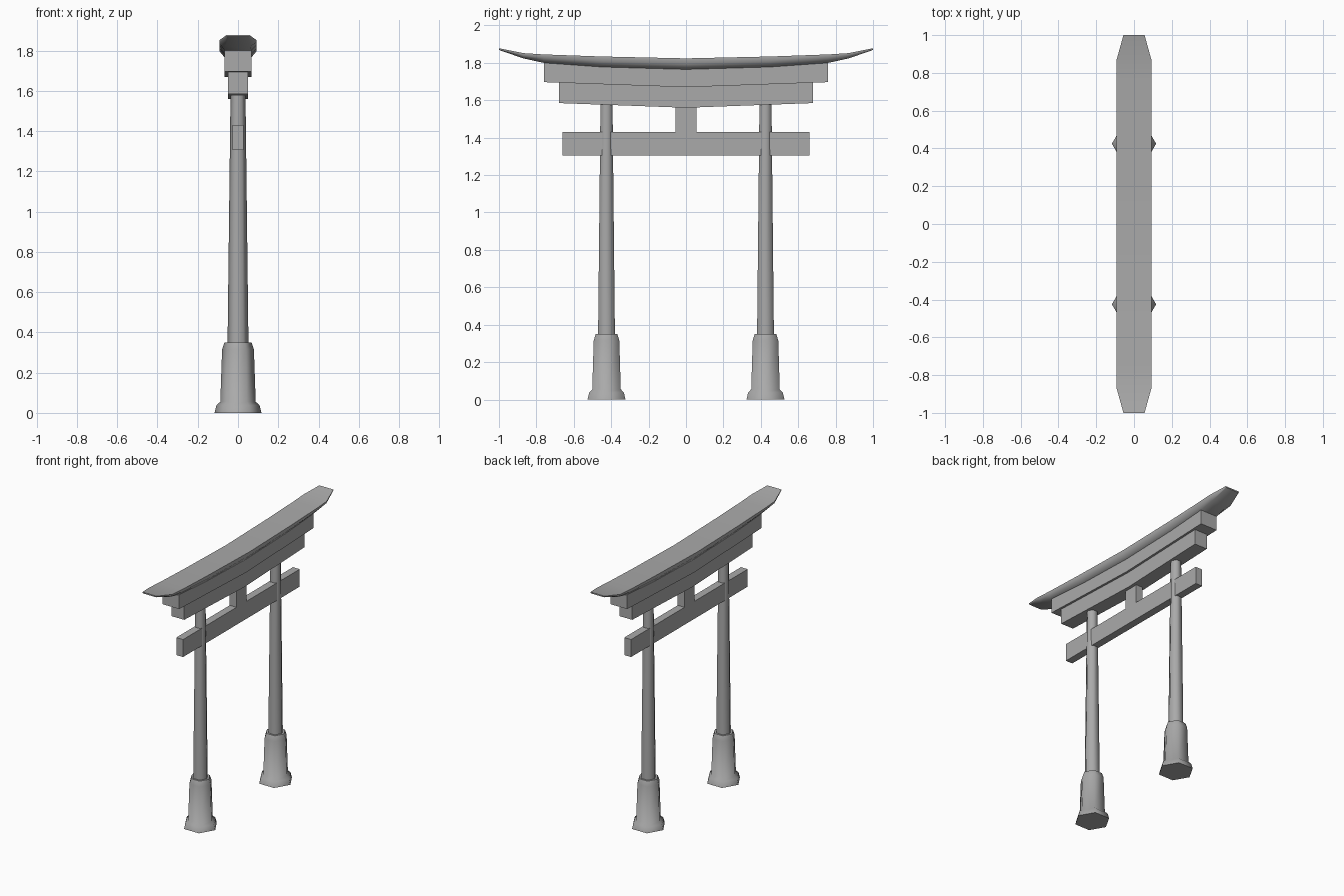
import bpy, bmesh, math

cube = bpy.data.objects.get("Cube")
if cube:
    bpy.data.objects.remove(cube, do_unlink=True)

stone = bpy.data.materials.new("grey_stone")
stone.use_nodes = True
GREY = (0.4, 0.4, 0.4, 1)
stone.diffuse_color = GREY
stone.node_tree.nodes["Principled BSDF"].inputs["Base Color"].default_value = GREY


def loft(name, rings):
    """Skin a series of equal-length point rings and cap both ends."""
    bm = bmesh.new()
    loops = [[bm.verts.new(p) for p in ring] for ring in rings]
    n = len(loops[0])
    for a, b in zip(loops, loops[1:]):
        for i in range(n):
            j = (i + 1) % n
            bm.faces.new((a[i], a[j], b[j], b[i]))
    bm.faces.new(loops[0])
    bm.faces.new(loops[-1])
    bmesh.ops.recalc_face_normals(bm, faces=bm.faces)
    mesh = bpy.data.meshes.new(name)
    bm.to_mesh(mesh)
    bm.free()
    mesh.materials.append(stone)
    obj = bpy.data.objects.new(name, mesh)
    bpy.context.collection.objects.link(obj)
    bpy.ops.object.select_all(action='DESELECT')
    obj.select_set(True)
    bpy.context.view_layer.objects.active = obj
    bpy.ops.object.shade_smooth_by_angle(angle=math.radians(65))
    return obj


def hex_column(name, y, profile):
    """Six-sided column with corners on the x axis."""
    loft(name, [[(r * math.cos(k * math.pi / 3), y + r * math.sin(k * math.pi / 3), z)
                 for k in range(6)] for r, z in profile])


def beam(name, half_x, stations):
    """Rectangular beam along y, mirrored; stations are (y, bottom, top)."""
    mirrored = [(-y, b, t) for y, b, t in reversed(stations) if y > 0] + stations
    loft(name, [[(-half_x, y, b), (half_x, y, b), (half_x, y, t), (-half_x, y, t)]
                for y, b, t in mirrored])


# Pillars with flared footings
for side, y in (("front", -0.425), ("back", 0.425)):
    hex_column(side + "_footing", y, [(0.117, 0), (0.107, 0.038), (0.088, 0.055),
                                      (0.079, 0.315), (0.067, 0.35)])
    hex_column(side + "_pillar", y, [(0.052, 0.34), (0.037, 1.6)])

# Tie beam and the short strut above it
beam("tie_beam", 0.027, [(0, 1.305, 1.43), (0.66, 1.305, 1.43)])
beam("centre_strut", 0.027, [(0, 1.42, 1.6), (0.055, 1.42, 1.6)])

# Stepped lintels, slightly raised toward the ends
beam("lower_lintel", 0.05, [(0, 1.56, 1.69), (0.68, 1.585, 1.71)])
beam("upper_lintel", 0.066, [(0, 1.67, 1.79), (0.76, 1.697, 1.82)])

# Roof cap: y, bottom half width, edge half width, bottom z, edge z, top z
half = [(0, 0.066, 0.092, 1.765, 1.797, 1.824), (0.45, 0.066, 0.092, 1.778, 1.81, 1.834),
        (0.76, 0.066, 0.092, 1.8, 1.828, 1.845), (0.87, 0.062, 0.092, 1.824, 1.84, 1.852),
        (1.0, 0.05, 0.056, 1.869, 1.873, 1.878)]
stations = [(-s[0],) + s[1:] for s in reversed(half[1:])] + half
loft("roof_cap", [[(-w, y, b), (w, y, b), (e, y, m), (e, y, t), (-e, y, t), (-e, y, m)]
                  for y, w, e, b, m, t in stations])
